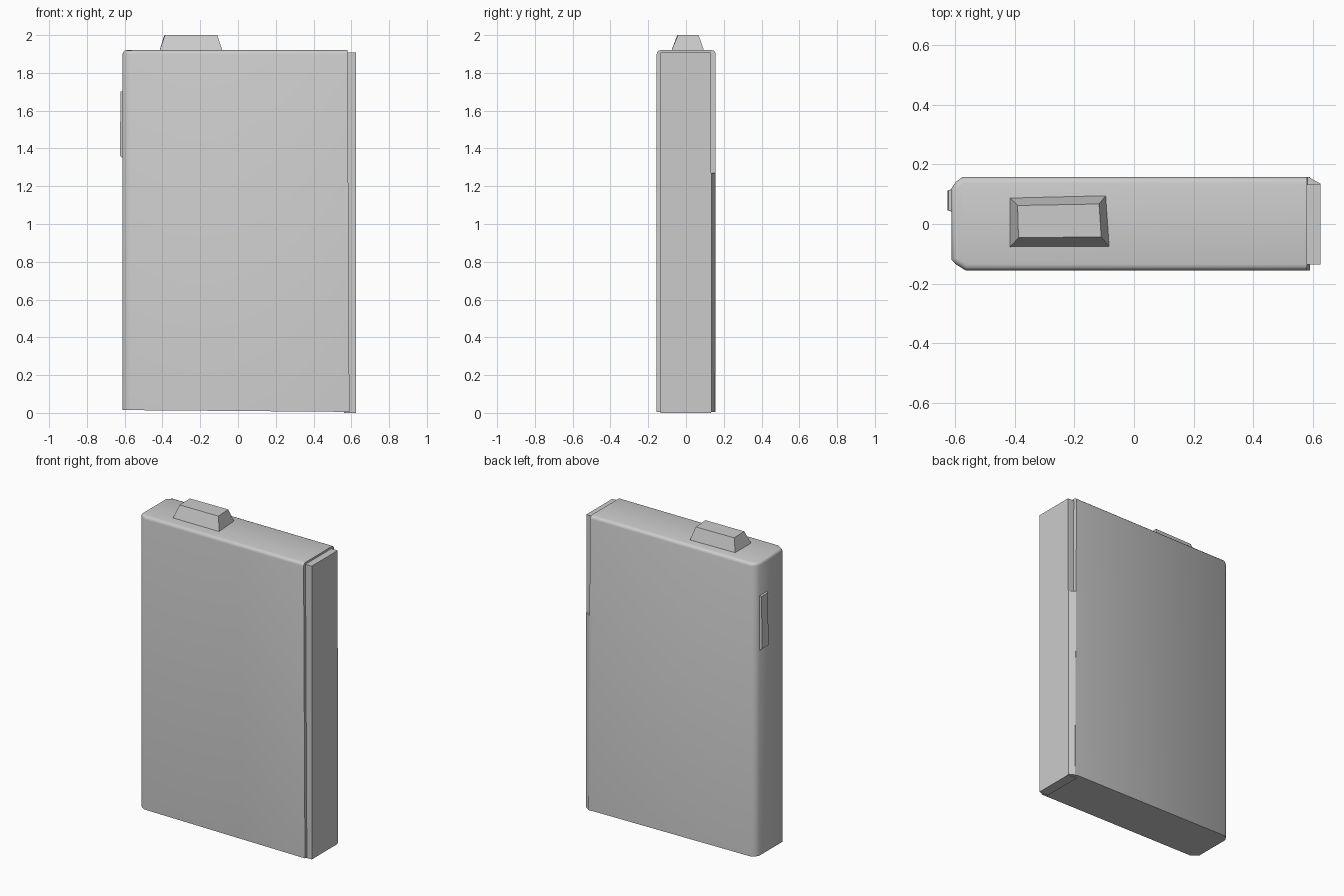
import bpy, bmesh

if "Cube" in bpy.data.objects:
    bpy.data.objects.remove(bpy.data.objects["Cube"])


def loft(name, bottom, top, bevel_top=0.0, smooth=None):
    """Closed solid between two matching rings of 3D points (counter-clockwise)."""
    bm = bmesh.new()
    lo = [bm.verts.new(p) for p in bottom]
    hi = [bm.verts.new(p) for p in top]
    n = len(lo)
    bm.faces.new(lo[::-1])
    cap = bm.faces.new(hi)
    for i in range(n):
        j = (i + 1) % n
        bm.faces.new((lo[i], lo[j], hi[j], hi[i]))
    bmesh.ops.recalc_face_normals(bm, faces=bm.faces[:])
    if bevel_top:
        # round the top rim, leaving the straight right-hand end sharp
        rim = [e for e in cap.edges if not all(v.co.x > 0.5 for v in e.verts)]
        bmesh.ops.bevel(bm, geom=rim, offset=bevel_top, segments=3,
                        profile=0.5, affect='EDGES')
    mesh = bpy.data.meshes.new(name)
    bm.to_mesh(mesh)
    bm.free()
    obj = bpy.data.objects.new(name, mesh)
    bpy.context.collection.objects.link(obj)
    if smooth:
        bpy.ops.object.select_all(action='DESELECT')
        obj.select_set(True)
        bpy.context.view_layer.objects.active = obj
        bpy.ops.object.shade_smooth_by_angle(angle=smooth)
    return obj


def rect(x0, x1, y0, y1, z):
    return [(x0, y0, z), (x1, y0, z), (x1, y1, z), (x0, y1, z)]


# main case: chamfered left corners, underside sloping gently to the right
outline = [(-0.565, -0.155), (0.58, -0.155), (0.58, 0.157), (-0.575, 0.157),
           (-0.598, 0.14), (-0.611, 0.12), (-0.611, -0.12), (-0.598, -0.134)]
case_bottom = [(x + (0.01 if x > 0 else 0), y, 0.01 - 0.008 * x) for x, y in outline]
case_top = [(x, y, 1.92) for x, y in outline]
loft("case", case_bottom, case_top, bevel_top=0.02, smooth=0.9)

# narrow end panel, set in from the case on both sides
loft("end_panel", rect(0.56, 0.625, -0.135, 0.132, 0.0),
     rect(0.56, 0.625, -0.135, 0.132, 1.907))

# sloped corner strip closing the back step on the lower part
strip = [(0.57, 0.12), (0.625, 0.12), (0.625, 0.135), (0.585, 0.157), (0.57, 0.157)]
loft("corner_strip", [(x, y, 0.004) for x, y in strip],
     [(x, y, 1.27) for x, y in strip])

# tapered button on top
loft("top_button",
     [(-0.418, -0.08, 1.91), (-0.08, -0.08, 1.91), (-0.092, 0.098, 1.91), (-0.418, 0.09, 1.91)],
     [(-0.387, -0.046, 2.0), (-0.11, -0.043, 2.0), (-0.117, 0.067, 2.0), (-0.39, 0.062, 2.0)])

# slim button on the left side
inner = [(-0.605, 0.118, 1.345), (-0.605, 0.04, 1.345), (-0.605, 0.04, 1.705), (-0.605, 0.118, 1.705)]
outer = [(-0.625, 0.112, 1.36), (-0.625, 0.046, 1.36), (-0.622, 0.046, 1.70), (-0.622, 0.112, 1.70)]
loft("side_button", inner, outer)
